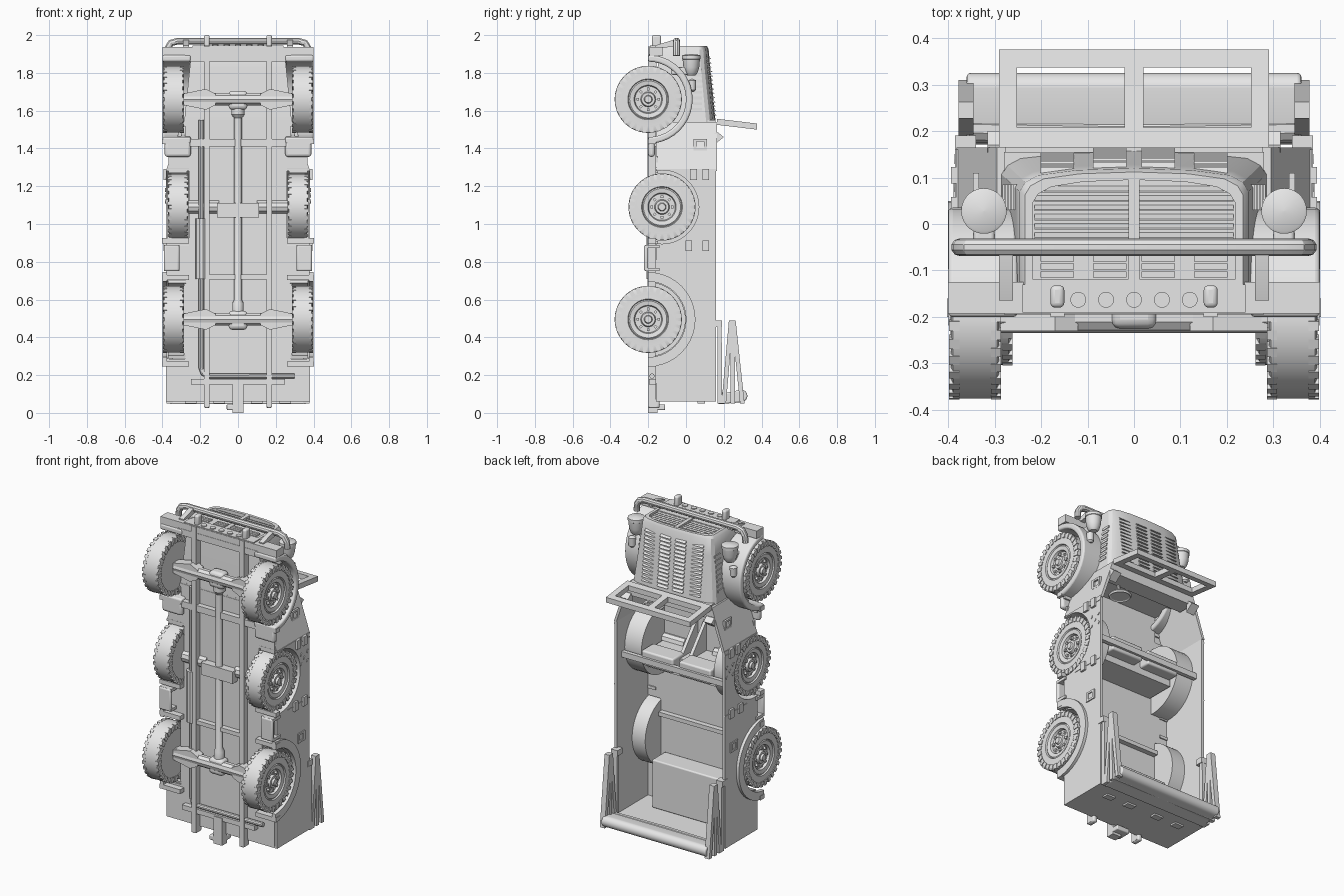
import bpy, bmesh
from math import pi, sin, cos, radians
from mathutils import Matrix, Vector

cube = bpy.data.objects.get("Cube")
if cube:
    bpy.data.objects.remove(cube)

grey = bpy.data.materials.new("plain_grey")
grey.use_nodes = True
grey.diffuse_color = (0.8, 0.8, 0.8, 1)
grey.node_tree.nodes["Principled BSDF"].inputs["Base Color"].default_value = (0.8, 0.8, 0.8, 1)
parts = []


def finish(name, bm, mirror=False, bevel=0):
    bmesh.ops.recalc_face_normals(bm, faces=bm.faces)
    me = bpy.data.meshes.new(name)
    bm.to_mesh(me)
    bm.free()
    add(name, me, mirror, bevel)


def add(name, me, mirror=False, bevel=0):
    ob = bpy.data.objects.new(name, me)
    bpy.context.scene.collection.objects.link(ob)
    me.materials.clear()
    me.materials.append(grey)
    if bevel:
        b = ob.modifiers.new("Bevel", "BEVEL")
        b.width, b.segments = bevel, 3
    if mirror:
        ob.modifiers.new("Mirror", "MIRROR").use_mirror_merge = False
    parts.append(ob)


def box(name, x, y, z, mirror=False, bevel=0):
    prism(name, [(y[0], z[0]), (y[1], z[0]), (y[1], z[1]), (y[0], z[1])], x, mirror, bevel)


def prism(name, yz, x, mirror=False, bevel=0):
    """Side outline in (y, z) extruded across x."""
    bm = bmesh.new()
    f = bm.faces.new([bm.verts.new((x[0], y, z)) for y, z in yz])
    ext = bmesh.ops.extrude_face_region(bm, geom=[f])["geom"]
    bmesh.ops.translate(bm, vec=(x[1] - x[0], 0, 0), verts=[v for v in ext if isinstance(v, bmesh.types.BMVert)])
    finish(name, bm, mirror, bevel)


def loft(name, rings, mirror=False):
    bm = bmesh.new()
    vs = [[bm.verts.new(p) for p in r] for r in rings]
    n = len(vs[0])
    for a, b in zip(vs, vs[1:]):
        for i in range(n):
            bm.faces.new((a[i], a[(i + 1) % n], b[(i + 1) % n], b[i]))
    bm.faces.new(vs[0])
    bm.faces.new(vs[-1])
    finish(name, bm, mirror)


def lathe(name, profile, centre, axis="x", n=40, mirror=False):
    """Profile of (along, radius) turned about an x or z axis through centre."""
    rings = []
    for t, r in profile:
        r = max(r, 0.001)
        ring = [(t, r * cos(2 * pi * i / n), r * sin(2 * pi * i / n)) for i in range(n)]
        rings.append([Vector(p if axis == "x" else (p[1], p[2], p[0])) + Vector(centre) for p in ring])
    loft(name, rings, mirror)


def tube(name, pts, r, mirror=False):
    cu = bpy.data.curves.new(name, "CURVE")
    cu.dimensions, cu.bevel_depth, cu.bevel_resolution, cu.use_fill_caps = "3D", r, 3, True
    sp = cu.splines.new("POLY")
    sp.points.add(len(pts) - 1)
    for p, co in zip(sp.points, pts):
        p.co = (*co, 1)
    tmp = bpy.data.objects.new(name + "_path", cu)
    bpy.context.scene.collection.objects.link(tmp)
    bpy.context.view_layer.update()
    me = bpy.data.meshes.new_from_object(tmp.evaluated_get(bpy.context.evaluated_depsgraph_get()))
    bpy.data.objects.remove(tmp)
    add(name, me, mirror)


def arc(cy, cz, r, a0, a1, n=20):
    return [(cy + r * sin(a0 + (a1 - a0) * i / n), cz + r * cos(a0 + (a1 - a0) * i / n)) for i in range(n + 1)]


def band(cy, cz, r0, r1, a0, a1):
    return arc(cy, cz, r0, a0, a1) + arc(cy, cz, r1, a1, a0)


# Wheels: tyre and rim turned as one, then shoulder lugs and bolts
TYRE = [(0, 0), (0, .1), (.004, .14), (.003, .165), (.008, .176), (.102, .176), (.107, .165), (.106, .14), (.108, .108),
        (.1, .104), (.104, .098), (.1, .075), (.085, .07), (.085, .04), (.1, .035), (.1, .022), (.112, .018), (.112, 0)]


def wheel(name, x, y, z):
    lathe(name, TYRE, (x, y, z), n=56, mirror=True)
    bm = bmesh.new()
    for i in range(56):
        m = Matrix.Translation((x + (.01, .1)[i % 2], y, z)) @ Matrix.Rotation(i * pi / 28, 4, "X")
        bmesh.ops.create_cube(bm, size=1, matrix=m @ Matrix.Translation((0, .161, 0)) @ Matrix.Diagonal((.022, .033, .021, 1)))
    for i in range(8):
        m = Matrix.Translation((x + .09, y, z)) @ Matrix.Rotation(i * pi / 4, 4, "X")
        bmesh.ops.create_cube(bm, size=.014, matrix=m @ Matrix.Translation((0, .055, 0)))
    finish(name + "_tread", bm, True)


REAR, SPARE, FRONT = (-.2, .495), (-.127, 1.09), (-.2, 1.66)
wheel("rear_wheel", .287, *REAR)
wheel("spare_wheel", .262, *SPARE)
wheel("front_wheel", .287, *FRONT)

# Tub sides with wheel cut-outs, ending level with the floor
prism("tub_side", [(-.16, .06)] + arc(*REAR, .21, pi - .19, .19) + arc(*SPARE, .195, pi + .17, -.17)
      + [(-.16, 1.29), (.16, 1.29), (.16, .06)], (.365, .382), True)
loft("cowl_side", [[(.382, y, 1.28), (.365, y, 1.28), (.275, y, 1.54), (.295, y, 1.54)] for y in (-.16, .165)], True)
box("tail_panel", (-.38, .38), (-.16, .16), (.06, .08))
box("rear_floor", (-.28, .28), (-.162, -.147), (.07, .91))
box("mid_floor", (-.255, .255), (-.162, -.147), (.91, 1.28))
box("front_floor", (-.28, .28), (-.162, -.147), (1.28, 1.54))
for z0, z1 in ((.07, .285), (.705, .91), (1.27, 1.36)):
    box("floor_edge", (.27, .367), (-.162, -.147), (z0, z1), True)
box("firewall", (-.28, .28), (-.16, .155), (1.52, 1.55))
box("dashboard", (-.29, .29), (.06, .165), (1.47, 1.53))

# Wheel wells and flares
for c, a, b, x in ((REAR, pi - .19, .19, .275), (SPARE, pi + .17, -.17, .25)):
    prism("wheel_well", band(*c, .195, .21, a, b), (x, .37), True)
    prism("well_inner_wall", arc(*c, .21, a, b), (x, x + .01), True)
prism("rear_flare", band(*REAR, .2, .25, pi, 0), (.375, .4), True)
prism("front_fender", band(*FRONT, .2, .235, pi, 0), (.25, .4), True, .01)
for z in (.257, .715, .91, 1.435):
    box("arch_flange", (.26, .402), (-.2, -.16), (z - .012, z + .015), True)
box("foot_plate", (.25, .388), (-.2, -.165), (1.355, 1.44), True, .015)


# Bonnet with recessed grille
def section(hw, yb, yt, z):
    half = [(hw, yb), (hw, yt - .05), (hw - .012, yt - .03), (hw - .04, yt - .015), (hw * .5, yt - .004), (0, yt)]
    return [(x, y, z) for x, y in half] + [(-x, y, z) for x, y in half[-2::-1]]


loft("bonnet", [section(.285, -.16, .157, 1.54), section(.255, -.15, .128, 1.83), section(.246, -.14, .12, 1.925),
                section(.235, -.13, .112, 1.942), section(.218, -.118, .095, 1.942), section(.218, -.118, .095, 1.915)])
for i in range(6):
    y = -.032 + i * .02
    prism("grille_slat", [(y, 1.91), (y + .016, 1.91), (y + .003, 1.934), (y, 1.934)], (-.214, .214))
box("grille_lower_panel", (-.218, .218), (-.12, -.036), (1.9, 1.937))
box("grille_divider", (-.012, .012), (-.12, .1), (1.91, 1.943))
for x in (-.165, -.052, .052, .165):
    for y in (-.115, -.098, -.081):
        box("grille_vent", (x - .036, x + .036), (y, y + .013), (1.91, 1.946))
for i in range(14):
    z = 1.575 + i * .023
    for x, drop in ((.052, .002), (.165, .013)):
        y = .157 - (z - 1.54) * .1 - drop
        prism("bonnet_louvre", [(y - .01, z), (y + .012, z), (y - .01, z + .02)], (x - .036, x + .036), True)
for i in range(8):
    z = 1.6 + i * .03
    x = .285 - (z - 1.54) * .104
    box("side_louvre", (x - .01, x + .004), (.03, .085), (z, z + .014), True)

# Headlights on the fenders
lathe("headlight", [(1.785, 0), (1.787, .022), (1.8, .033), (1.83, .042), (1.872, .046), (1.874, .049), (1.892, .049),
                    (1.895, .044), (1.9, 0)], (.323, .028, 0), "z", 28, True)
box("headlight_stalk", (.3, .345), (-.08, .01), (1.79, 1.83), True, .008)
lathe("side_lamp", [(1.7, .01), (1.71, .02), (1.76, .022), (1.77, 0)], (.35, .032, 0), "z", 16, True)

# Bumper and brush bar
box("bumper", (-.4, .4), (-.193, -.125), (1.89, 1.938))
box("bumper_apron", (-.24, .24), (-.19, -.13), (1.86, 1.944))
tube("brush_bar", [(-.375, -.05, 1.89), (-.372, -.05, 1.93), (-.355, -.05, 1.958), (-.32, -.05, 1.968),
                   (.32, -.05, 1.968), (.355, -.05, 1.958), (.372, -.05, 1.93), (.375, -.05, 1.89)], .019)
prism("brush_bar_bracket", [(-.165, 1.925), (-.165, 1.945), (-.065, 1.975), (-.04, 1.975), (-.04, 1.945)], (.26, .29), True)
box("front_hook", (.15, .18), (-.18, -.132), (1.93, 2.0), True, .01)
for i in range(5):
    lathe("bumper_hole_cap", [(1.93, .017), (1.949, .017), (1.949, 0)], (.06 * (i - 2), -.163, 0), "z", 20)


# Windscreen frame, leaning slightly back
def screen_bar(x, y0, y1, mirror=False):
    slope = lambda y: 1.557 - (y - .165) * .12
    prism("windscreen_frame", [(y0, slope(y0)), (y1, slope(y1)), (y1, slope(y1) - .032), (y0, slope(y0) - .032)], x, mirror)


screen_bar((-.29, .29), .165, .208)
screen_bar((-.29, .29), .337, .375)
screen_bar((-.02, .02), .208, .337)
screen_bar((.252, .29), .208, .337, True)
prism("screen_hinge", [(.15, 1.42), (.2, 1.46), (.17, 1.485), (.15, 1.48)], (.26, .315), True)

# Seats, rear box and steering
box("front_seat", (.02, .24), (-.02, .1), (1.02, 1.11), True, .01)
box("seat_box", (-.24, .24), (-.155, .03), (.98, 1.09))
box("seat_rail", (-.365, .365), (.09, .115), (1.04, 1.075))
prism("seat_bracket", [(-.15, 1.08), (.02, 1.08), (-.15, 1.28)], (.02, .04), True)
box("floor_rib", (-.27, .27), (-.15, -.115), (.61, .635))
box("rear_seat_box", (-.25, .25), (-.15, -.02), (.08, .38), False, .008)
lathe("steering_rim", [(1.395, .052), (1.39, .06), (1.4, .066), (1.41, .06), (1.405, .052), (1.395, .052)],
      (.17, .08, 0), "z", 28)
box("steering_spoke", (.112, .228), (.074, .086), (1.395, 1.405))
box("steering_spoke", (.164, .176), (.022, .138), (1.395, 1.405))
tube("steering_column", [(.17, .08, 1.4), (.17, .05, 1.53)], .01)

# Folded hood and its bows
for top, low in ((.178, .178), (.238, .2), (.246, .248), (.252, .298)):
    prism("hood_bow", [(top - .011, .488), (top + .011, .488), (low + .012, .05), (low - .012, .05)], (.345, .378), True)
box("bow_pivot", (.34, .385), (.14, .19), (.455, .49), True)
prism("folded_canvas", arc(.292, .09, .033, pi, 0, 12) + [(.18, .1), (.17, .045)], (-.36, .36), False, .008)
for y in (.205, .25):
    tube("canvas_fold", [(-.355, y, .08), (0, y - .005, .082), (.355, y, .08)], .03)


# Body fittings
def vent_frame(x, z):
    for dz in (-.03, .018):
        box("vent_frame", (x, x + .012), (.04, .11), (z + dz, z + dz + .012), True)
    for y in (.04, .094):
        box("vent_frame", (x, x + .012), (y, y + .016), (z - .03, z + .03), True)


vent_frame(.376, .67)
vent_frame(.334, 1.42)
for z, ys in ((1.262, (.04, .105)), (.885, (.015, .105))):
    for y in ys:
        box("latch", (.375, .394), (y - .018, y + .018), (z - .028, z + .028), True)
for y, z in ((.08, 1.12), (.14, 1.12), (.08, 1.18), (.14, 1.18), (.11, 1.15)):
    lathe("stud", [(.38, .011), (.386, .011), (.386, 0)], (0, y, z), n=12, mirror=True)
for z in (.885, 1.262):
    box("panel_seam", (.38, .385), (-.06 if z < 1 else .04, .16), (z - .003, z + .003), True)
box("side_step", (.31, .392), (-.222, -.2), (.75, .89), True, .01)
for z in (.75, .872):
    box("side_step_arm", (.31, .392), (-.215, -.14), (z, z + .018), True)
for x in (.1, .25):
    box("tail_hinge", (x - .03, x + .03), (.06, .1), (.05, .065), True)

# Chassis rails, axles and driveline
box("chassis_rail", (.15, .18), (-.2, -.155), (.03, 1.94), True)
for z, h, w in ((.165, .03, .25), (.72, .025, .17), (1.43, .04, .38), (1.88, .04, .28)):
    box("cross_member", (-w, w), (-.195, -.155), (z - h / 2, z + h / 2))
for y, z in (REAR, FRONT):
    tube("axle", [(-.3, y, z), (.3, y, z)], .035)
    loft("axle_flare", [[(x, yy, z + s * h) for yy, s in ((y - .03, -1), (y - .03, 1), (y + .03, 1), (y + .03, -1))]
                        for x, h in ((.12, .03), (.17, .055), (.29, .03))], True)
    box("differential", (-.05, .05), (-.225, -.155), (z - .055, z + .045), False, .02)
lathe("drive_shaft", [(.53, .03), (.58, .03), (.6, .02), (1.56, .02), (1.58, .035), (1.62, .035)], (0, -.185, 0), "z", 16)
box("transfer_case", (-.11, .11), (-.21, -.155), (1.035, 1.11))
tube("spare_stub", [(.1, -.15, 1.09), (.27, -.15, 1.09)], .037, True)
tube("exhaust_pipe", [(-.195, -.18, 1.55), (-.195, -.18, .24), (-.185, -.18, .21), (-.155, -.18, .195), (.3, -.18, .195)], .014)
tube("silencer", [(-.195, -.18, .71), (-.195, -.18, 1.03)], .03)

# Towing gear at the tail
box("tow_hitch", (-.03, .03), (-.2, -.15), (.0, .17))
box("tow_jaw", (-.06, .03), (-.2, -.11), (.015, .045), False, .006)
box("rear_hook", (.15, .18), (-.2, -.14), (.025, .07), True, .01)

# Smooth round parts, keep edges sharp
for ob in parts:
    ob.select_set(True)
bpy.context.view_layer.objects.active = parts[0]
bpy.ops.object.shade_smooth_by_angle(angle=radians(30))
